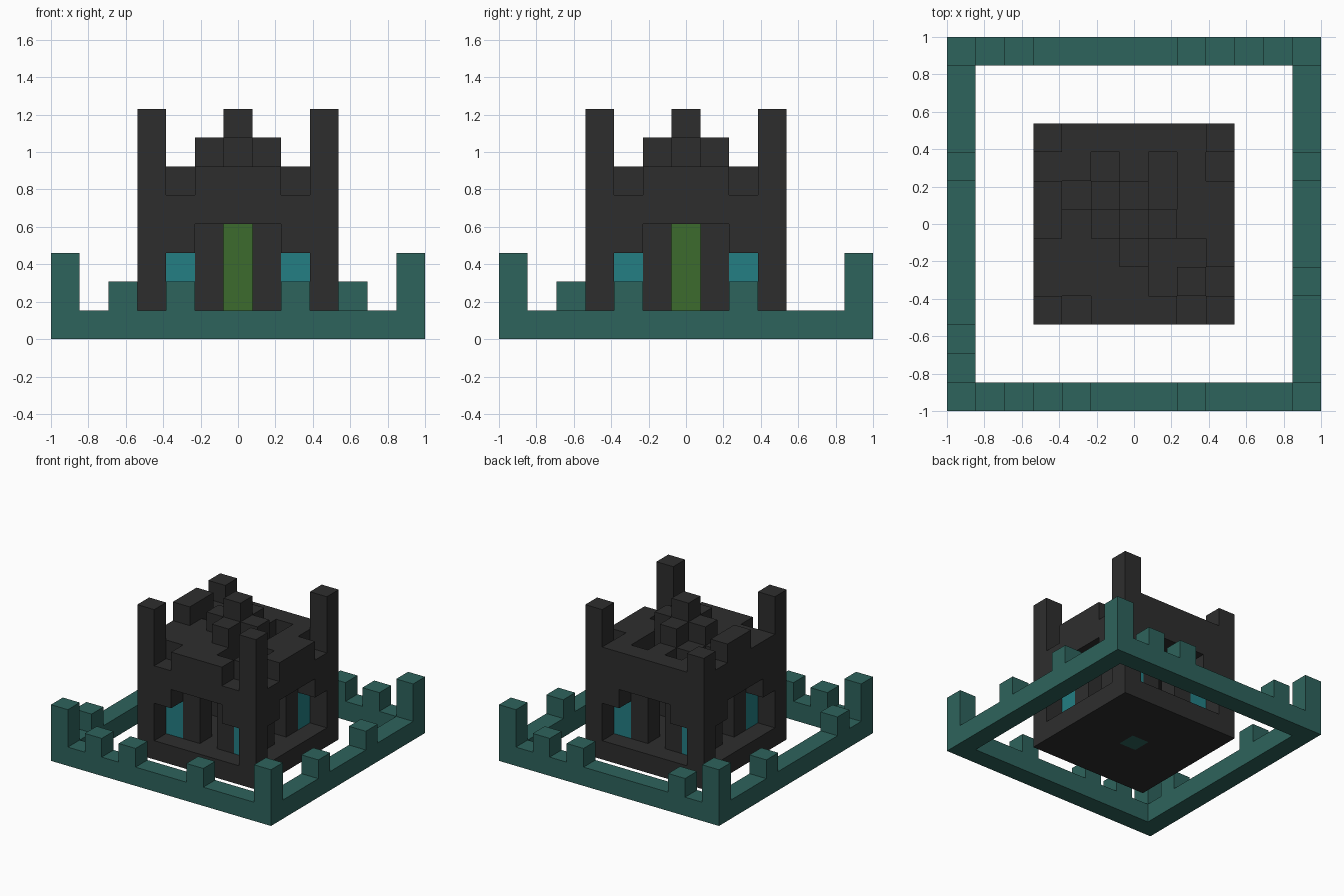
import bpy, bmesh, math
from mathutils import Vector

cube = bpy.data.objects.get("Cube")
if cube:
    bpy.data.objects.remove(cube, do_unlink=True)

U = 2 / 13  # block size


def material(name, rgb):
    m = bpy.data.materials.new(name)
    m.use_nodes = True
    color = (*rgb, 1)
    m.diffuse_color = color
    bsdf = next(n for n in m.node_tree.nodes if n.type == 'BSDF_PRINCIPLED')
    bsdf.inputs["Base Color"].default_value = color
    return m


STONE = material("dark stone", (0.027, 0.027, 0.027))
TEAL = material("teal brick", (0.027, 0.125, 0.107))
GREEN = material("green core", (0.046, 0.145, 0.027))
CYAN = material("cyan glass", (0.017, 0.21, 0.23))


def block(xs, ys, zs):
    return {(x, y, z) for x in xs for y in ys for z in zs}


def column(x, y, z0, z1):
    return block([x], [y], range(z0, z1))


def sides(x, y):
    """The same spot mirrored to all quarters."""
    return {(sx * x, sy * y) for sx in (1, -1) for sy in (1, -1)}


parts = {}

# Outer wall: a ring with corner posts and scattered merlons
ring = range(-6, 7)
wall = block(ring, ring, [0]) - block(range(-5, 6), range(-5, 6), [0])
for x, y in sides(6, 6):
    wall |= column(x, y, 1, 3)
merlons = [(x, -6) for x in (-4, -2, 2)] + [(x, 6) for x in (-4, 2, 4)]
merlons += [(6, y) for y in (-2, 2)] + [(-6, y) for y in (-4, 2)]
for x, y in merlons:
    wall |= column(x, y, 1, 2)
parts["outer_wall"] = (wall, TEAL)

# Keep floor with a coloured centre stone
keep = range(-3, 4)
parts["keep_floor"] = (block(keep, keep, [0]) - {(0, 0, 0)}, STONE)
parts["floor_centre"] = ({(0, 0, 0)}, TEAL)
parts["core_pillar"] = (column(0, 0, 1, 4), GREEN)

# Windows and pillars set back behind the openings
windows, pillars = set(), set()
for x, y in sides(2, 2):
    windows |= column(x, y, 1, 3)
    pillars |= column(x, y, 3, 4)
for x, y in sides(1, 2) | sides(2, 1):
    pillars |= column(x, y, 1, 4)
parts["windows"] = (windows, CYAN)
parts["inner_pillars"] = (pillars, STONE)

# Corner towers, one shorter, and the stepped lintels beside them
towers, lintels = set(), set()
for x, y in sides(3, 3):
    towers |= column(x, y, 1, 7 if (x, y) == (-3, 3) else 8)
for x, y in sides(2, 3) | sides(3, 2):
    lintels.add((x, y, 3))
parts["corner_towers"] = (towers, STONE)
parts["lintels"] = (lintels, STONE)

# Roof slab with notched front and right edges and shallow pits
roof = block(keep, keep, [4, 5])
notches = [(-2, -3), (2, -3), (3, -2), (3, 2)]
pits = [(-1, 2), (1, 2), (1, 1), (-2, 1), (2, -1), (1, -1), (1, -2)]
for x, y in notches + pits:
    roof.discard((x, y, 5))
parts["roof"] = (roof - towers, STONE)

# Central spire, cross shaped at its foot, and the raised left parapet
spire = column(0, 0, 6, 8)
for x, y in ((1, 0), (-1, 0), (0, 1), (0, -1)):
    spire.add((x, y, 6))
parts["spire"] = (spire, STONE)
parts["parapet"] = (block([-3], [0, 1], [6]), STONE)

filled = set().union(*(cells for cells, _ in parts.values()))
AXES = [Vector(a) for a in ((1, 0, 0), (0, 1, 0), (0, 0, 1))]


def build(name, cells, mat):
    """Make a mesh of the exposed block faces only."""
    bm = bmesh.new()
    for cell in sorted(cells):
        centre = Vector(cell) + AXES[2] / 2
        for i, axis in enumerate(AXES):
            for s in (1, -1):
                n = axis * s
                if tuple(int(c) for c in Vector(cell) + n) in filled:
                    continue
                u, v = AXES[(i + 1) % 3], AXES[(i + 2) % 3] * s
                corners = [n + u + v, n - u + v, n - u - v, n + u - v]
                bm.faces.new([bm.verts.new((centre + c / 2) * U) for c in corners])
    bmesh.ops.remove_doubles(bm, verts=bm.verts[:], dist=U / 100)
    bmesh.ops.dissolve_limit(bm, angle_limit=math.radians(1),
                             verts=bm.verts[:], edges=bm.edges[:])
    mesh = bpy.data.meshes.new(name)
    bm.to_mesh(mesh)
    bm.free()
    mesh.materials.append(mat)
    obj = bpy.data.objects.new(name, mesh)
    bpy.context.collection.objects.link(obj)


for name, (cells, mat) in parts.items():
    build(name, cells, mat)
